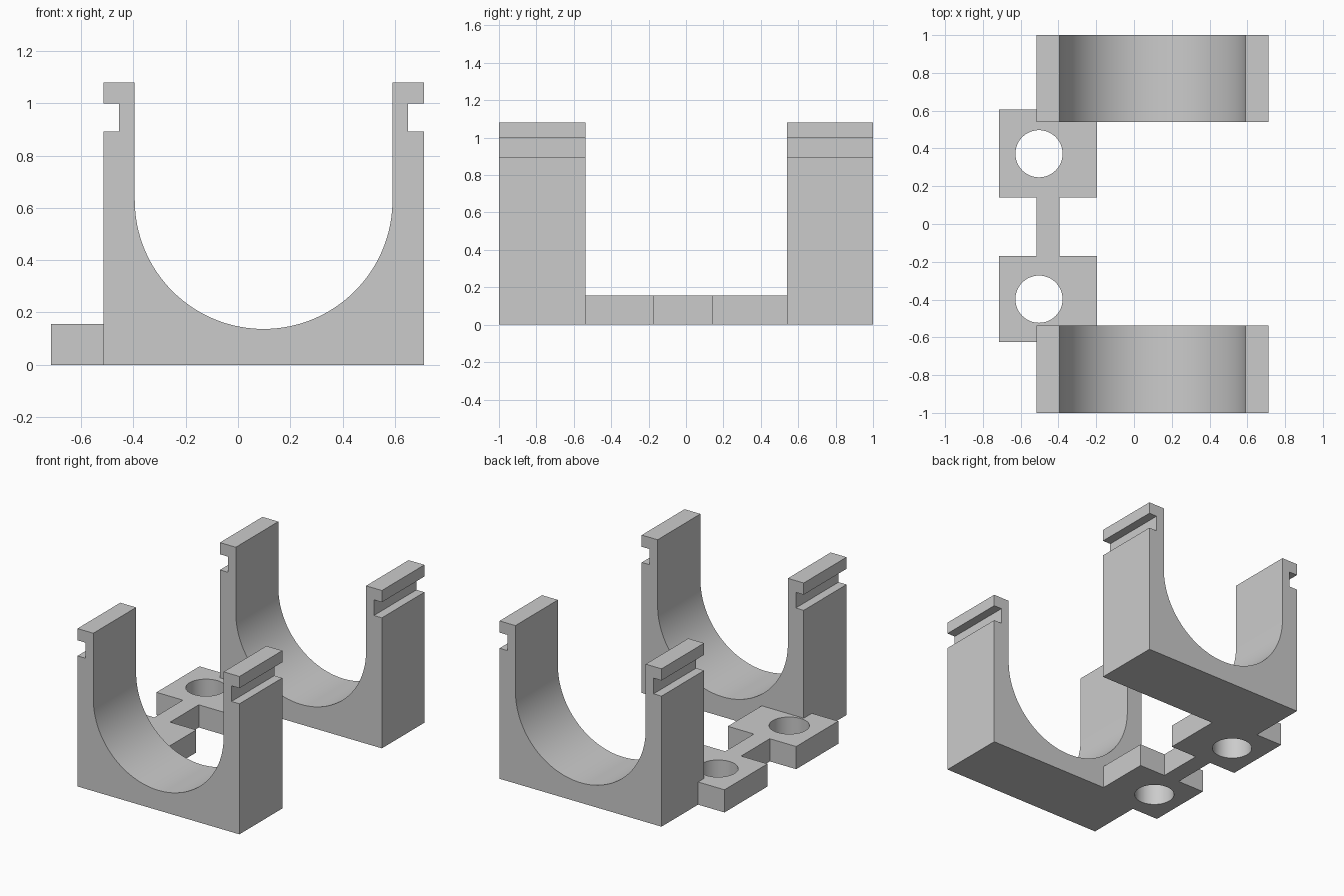
import bpy, bmesh
from math import cos, sin, pi, radians
from mathutils import Matrix

cube = bpy.data.objects.get("Cube")
if cube:
    bpy.data.objects.remove(cube)

grey = bpy.data.materials.new("light grey")
grey.use_nodes = True
COLOUR = (0.6, 0.6, 0.6, 1)
grey.diffuse_color = COLOUR
grey.node_tree.nodes["Principled BSDF"].inputs["Base Color"].default_value = COLOUR


def extrude_outline(name, points, depth):
    """Solid prism from a closed outline of 3D points and a depth vector."""
    bm = bmesh.new()
    face = bm.faces.new([bm.verts.new(p) for p in points])
    new = bmesh.ops.extrude_face_region(bm, geom=[face], use_keep_orig=True)["geom"]
    verts = [g for g in new if isinstance(g, bmesh.types.BMVert)]
    bmesh.ops.translate(bm, verts=verts, vec=depth)
    bmesh.ops.recalc_face_normals(bm, faces=bm.faces)
    mesh = bpy.data.meshes.new(name)
    bm.to_mesh(mesh)
    bm.free()
    mesh.materials.append(grey)
    obj = bpy.data.objects.new(name, mesh)
    bpy.context.collection.objects.link(obj)
    return obj


def activate(obj):
    bpy.ops.object.select_all(action='DESELECT')
    obj.select_set(True)
    bpy.context.view_layer.objects.active = obj


# Cradle profile: one arm with its clip groove, mirrored, joined by a round trough
MID, HALF, INNER = 0.098, 0.613, 0.493
TOP, ARC_Z = 1.08, 0.63
arm = [(HALF, 0), (HALF, 0.893), (HALF - 0.06, 0.893), (HALF - 0.06, 1.0),
       (HALF, 1.0), (HALF, TOP), (INNER, TOP)]
STEPS = 64
trough = [(INNER * cos(pi * i / STEPS), ARC_Z - INNER * sin(pi * i / STEPS))
          for i in range(STEPS + 1)]
profile = arm + trough + [(-x, z) for x, z in reversed(arm)]

for name, y0, y1 in (("front_cradle", -1, -0.537), ("back_cradle", 0.54, 1)):
    cradle = extrude_outline(name, [(MID + x, y0, z) for x, z in profile], (0, y1 - y0, 0))
    activate(cradle)
    bpy.ops.object.shade_smooth_by_angle(angle=radians(30))

# Mounting plate: two tabs and a narrow bridge, notched around the cradle corners
OUT, SIDE, BRIDGE, IN = -0.715, MID - HALF, MID - INNER, -0.197
THICK = 0.155
outline = [(OUT, -0.625), (SIDE, -0.625), (SIDE, -0.537), (IN, -0.537),
           (IN, -0.17), (BRIDGE, -0.17), (BRIDGE, 0.14), (IN, 0.14),
           (IN, 0.54), (SIDE, 0.54), (SIDE, 0.605), (OUT, 0.605),
           (OUT, 0.14), (SIDE, 0.14), (SIDE, -0.17), (OUT, -0.17)]
plate = extrude_outline("mounting_plate", [(x, y, 0) for x, y in outline], (0, 0, THICK))

# Screw holes
for y in (-0.398, 0.372):
    ring = [(-0.503 + 0.125 * cos(2 * pi * i / 48), y + 0.125 * sin(2 * pi * i / 48), -0.1)
            for i in range(48)]
    cutter = extrude_outline("hole_cutter", ring, (0, 0, 0.4))
    cutter.hide_render = True
    cut = plate.modifiers.new("screw_hole", 'BOOLEAN')
    cut.operation = 'DIFFERENCE'
    cut.solver = 'EXACT'
    cut.object = cutter
    activate(plate)
    bpy.ops.object.modifier_apply(modifier=cut.name)
    bpy.data.objects.remove(cutter)
activate(plate)
bpy.ops.object.shade_smooth_by_angle(angle=radians(30))
